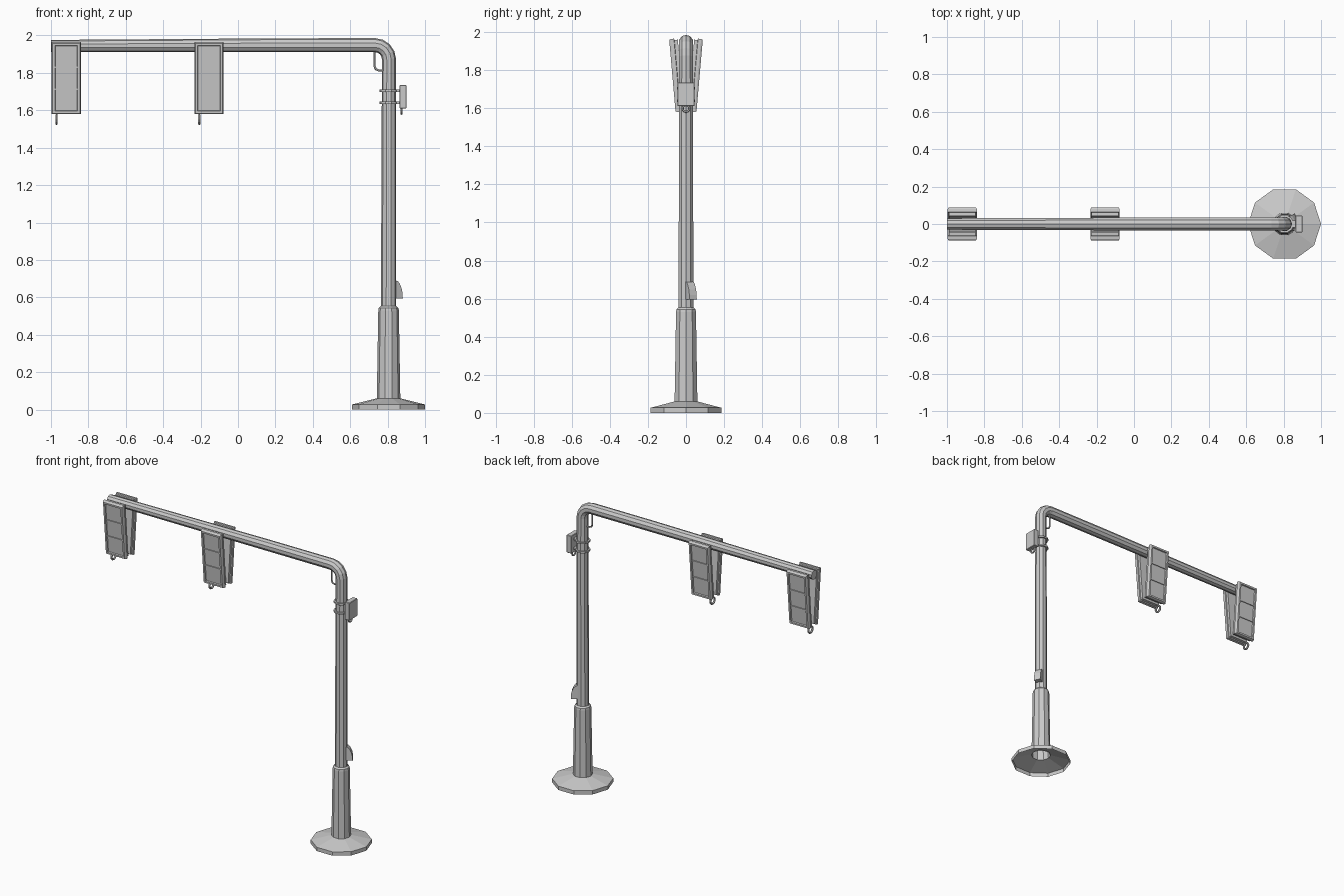
import bpy, bmesh, math
from mathutils import Matrix, Vector

if "Cube" in bpy.data.objects:
    bpy.data.objects.remove(bpy.data.objects["Cube"])

SIDES = 10
PX = 0.805  # pole centre


def finish(name, bm, matrix=None):
    bmesh.ops.recalc_face_normals(bm, faces=bm.faces)
    me = bpy.data.meshes.new(name)
    bm.to_mesh(me)
    bm.free()
    ob = bpy.data.objects.new(name, me)
    if matrix:
        ob.matrix_world = matrix
    bpy.context.collection.objects.link(ob)
    return ob


def loft(name, rings, cap_start=False, cap_end=False, matrix=None):
    bm = bmesh.new()
    vs = [[bm.verts.new(p) for p in r] for r in rings]
    n = len(rings[0])
    for a, b in zip(vs, vs[1:]):
        for i in range(n):
            j = (i + 1) % n
            bm.faces.new((a[i], a[j], b[j], b[i]))
    if cap_start:
        bm.faces.new(vs[0][::-1])
    if cap_end:
        bm.faces.new(vs[-1])
    return finish(name, bm, matrix)


def turned(name, profile, cap_end=False):
    # profile of (radius, z) around the pole axis
    ang = [2 * math.pi * i / SIDES for i in range(SIDES)]
    return loft(name, [[(PX + r * math.cos(a), r * math.sin(a), z) for a in ang]
                       for r, z in profile], cap_end=cap_end)


def tube(name, path, sides, caps=True):
    # path of (x, z, radius) in the xz plane
    pts = [Vector((x, 0, z)) for x, z, r in path]
    rings = []
    for i, (x, z, r) in enumerate(path):
        t = Vector()
        if i > 0:
            t += (pts[i] - pts[i - 1]).normalized()
        if i < len(pts) - 1:
            t += (pts[i + 1] - pts[i]).normalized()
        t.normalize()
        n = Vector((t.z, 0, -t.x))
        rings.append([pts[i] + r * (n * math.cos(2 * math.pi * k / sides)
                      + Vector((0, 1, 0)) * math.sin(2 * math.pi * k / sides))
                      for k in range(sides)])
    return loft(name, rings, caps, caps)


def box(name, size, loc, matrix=None, bevel=0):
    bm = bmesh.new()
    bmesh.ops.create_cube(bm, size=1)
    bmesh.ops.scale(bm, vec=size, verts=bm.verts)
    bmesh.ops.translate(bm, vec=loc, verts=bm.verts)
    if bevel:
        bmesh.ops.bevel(bm, geom=bm.edges[:], offset=bevel, segments=1, affect='EDGES')
    return finish(name, bm, matrix)


def ring(name, loc, major, minor):
    bpy.ops.mesh.primitive_torus_add(major_segments=12, minor_segments=6, location=loc,
                                     rotation=(0, math.pi / 2, 0),
                                     major_radius=major, minor_radius=minor)
    bpy.context.object.name = name


# Foot flange (open underneath) and tapered sleeve
turned("base_flange", [(0.195, 0), (0.195, 0.027), (0.063, 0.06)])
turned("base_sleeve", [(0.063, 0.055), (0.055, 0.53), (0.053, 0.543), (0.043, 0.553)])

# Pole bending over into the long arm
path = [(PX, 0.545, 0.041), (PX + 0.002, 1.5, 0.039)]
for k in range(5):
    a = math.radians(22.5 * k)
    path.append((0.732 + 0.075 * math.cos(a), 1.873 + 0.075 * math.sin(a), 0.0375))
path += [(0.25, 1.948, 0.037), (-1.0, 1.944, 0.032)]
tube("pole_and_arm", path, SIDES)

# Cable loop under the bend
tube("cable_loop", [(0.73, 1.925, 0.006), (0.73, 1.835, 0.006), (0.737, 1.82, 0.006),
                    (0.752, 1.813, 0.006), (0.785, 1.812, 0.006)], 6)

# Clamp bands and control box
for i, z in enumerate((1.64, 1.705)):
    turned(f"clamp_band_{i + 1}", [(0.038, z - 0.006), (0.049, z - 0.006),
                                   (0.049, z + 0.006), (0.038, z + 0.006)])
    box(f"clamp_bracket_{i + 1}", (0.03, 0.04, 0.012), (0.857, 0, z))
box("control_box", (0.037, 0.09, 0.125), (0.882, 0, 1.673), bevel=0.003)
ring("control_box_ring", (0.875, 0, 1.599), 0.018, 0.006)

# Rounded weather cap low on the pole
prof = [(0.03, 0.595), (0.075, 0.595), (0.074, 0.62), (0.068, 0.648),
        (0.057, 0.672), (0.045, 0.686), (0.03, 0.69)]
loft("weather_cap", [[(r, y, z) for r, z in prof] for y in (-0.022, 0.022)], True, True,
     Matrix.Translation((PX, 0, 0)) @ Matrix.Rotation(math.radians(30), 4, 'Z'))


# Signal heads: pairs of panels splayed either side of the arm
def rect(w, h, y, zc=0.1925):
    return [(sx * w / 2, y, zc + sz * h / 2)
            for sx, sz in ((-1, -1), (1, -1), (1, 1), (-1, 1))]


for i, cx in enumerate((-0.918, -0.155)):
    for side, turn in (("front", 0), ("back", math.pi)):
        m = (Matrix.Translation((cx, 0, 1.583)) @ Matrix.Rotation(turn, 4, 'Z')
             @ Matrix.Translation((0, -0.01, 0)) @ Matrix.Rotation(math.radians(5), 4, 'X'))
        loft(f"signal_{i + 1}_{side}",
             [rect(0.142, 0.372, 0), rect(0.142, 0.372, -0.018), rect(0.156, 0.386, -0.02),
              rect(0.156, 0.386, -0.036), rect(0.146, 0.376, -0.045),
              rect(0.122, 0.352, -0.045), rect(0.116, 0.346, -0.037)], True, True, m)
        for k in (-1, 1):
            box(f"signal_{i + 1}_{side}_divider", (0.12, 0.008, 0.008),
                (0, -0.039, 0.1925 + k * 0.059), m)
    ring(f"signal_{i + 1}_ring", (cx - 0.052, 0, 1.551), 0.023, 0.007)
